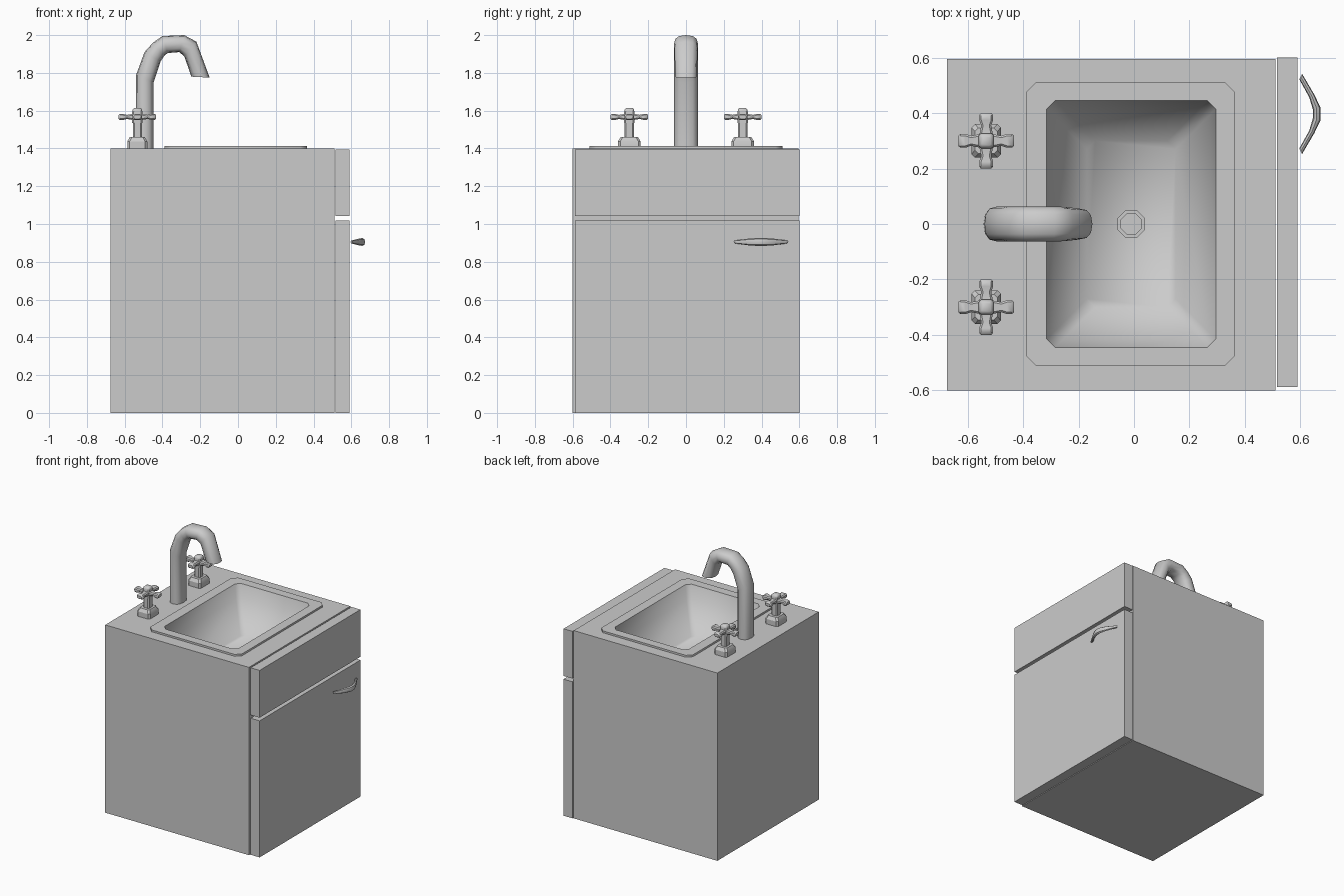
import bpy, bmesh, math
from mathutils import Matrix, Vector

if "Cube" in bpy.data.objects:
    bpy.data.objects.remove(bpy.data.objects["Cube"])


def finish(name, bm, angle=None):
    bmesh.ops.remove_doubles(bm, verts=bm.verts, dist=1e-5)
    bmesh.ops.recalc_face_normals(bm, faces=bm.faces)
    mesh = bpy.data.meshes.new(name)
    bm.to_mesh(mesh)
    bm.free()
    obj = bpy.data.objects.new(name, mesh)
    bpy.context.collection.objects.link(obj)
    if angle:
        bpy.ops.object.select_all(action='DESELECT')
        obj.select_set(True)
        bpy.context.view_layer.objects.active = obj
        bpy.ops.object.shade_smooth_by_angle(angle=math.radians(angle))
    return obj


def skin(bm, rings, start=True, end=True):
    rows = [[bm.verts.new(p) for p in ring] for ring in rings]
    n = len(rows[0])
    for a, b in zip(rows, rows[1:]):
        for i in range(n):
            j = (i + 1) % n
            pts = [a[i], a[j], b[j], b[i]]
            if len({tuple(round(c, 6) for c in v.co) for v in pts}) > 2:
                bm.faces.new(pts)
    if start:
        bm.faces.new(rows[0])
    if end:
        bm.faces.new(rows[-1])


def ring(x0, x1, y0, y1, c, z, m=Matrix()):
    """Rectangle with corners cut by c, as eight points."""
    pts = [(x0 + c, y0), (x1 - c, y0), (x1, y0 + c), (x1, y1 - c),
           (x1 - c, y1), (x0 + c, y1), (x0, y1 - c), (x0, y0 + c)]
    return [m @ Vector((x, y, z)) for x, y in pts]


def block(bm, sections, m=Matrix()):
    """Stack of centred sections (half x, half y, corner cut, z)."""
    skin(bm, [ring(-a, a, -b, b, c, z, m) for a, b, c, z in sections])


def box(name, x0, x1, y0, y1, z0, z1):
    bm = bmesh.new()
    bmesh.ops.create_cube(bm, size=1, matrix=Matrix.Translation(
        ((x0 + x1) / 2, (y0 + y1) / 2, (z0 + z1) / 2)) @ Matrix.Diagonal((x1 - x0, y1 - y0, z1 - z0, 1)))
    return finish(name, bm)


def tube(name, sections, place, sides, power, angle):
    """Oval tube: each section is outer point, inner point, half width."""
    def soft(v):
        return math.copysign(abs(v) ** power, v)
    rings = []
    for outer, inner, half in sections:
        o, i = Vector(outer), Vector(inner)
        row = []
        for k in range(sides):
            t = 2 * math.pi * k / sides
            p = (o + i) / 2 + (o - i) / 2 * soft(math.cos(t))
            row.append(place(p.x, p.y, half * soft(math.sin(t))))
        rings.append(row)
    bm = bmesh.new()
    skin(bm, rings)
    return finish(name, bm, angle)


# cabinet body, open at the top for the basin
bm = bmesh.new()
hole = (-0.36, 0.335, -0.48, 0.48, 0.04, 1.4)
bottom = [(-0.675, -0.6), (0.51, -0.6), (0.51, 0.595), (-0.675, 0.595)]
body = [bm.verts.new((x, y, z)) for z in (0, 1.4) for x, y in bottom]
bm.faces.new(body[:4])
for i in range(4):
    j = (i + 1) % 4
    bm.faces.new((body[i], body[j], body[j + 4], body[i + 4]))
h = [bm.verts.new(p) for p in ring(*hole)]
for i in range(4):
    j = (i + 1) % 4
    a, b, c = h[2 * i], h[2 * i + 1], h[(2 * i + 2) % 8]
    bm.faces.new((body[i + 4], body[j + 4], b, a))
    bm.faces.new((body[j + 4], c, b))
finish("cabinet_body", bm)

# drawer front and door
box("drawer_front", 0.516, 0.59, -0.588, 0.6, 1.042, 1.394)
box("cabinet_door", 0.516, 0.59, -0.588, 0.6, 0.0, 1.018)

# basin with raised rim and sloping bowl
bm = bmesh.new()
skin(bm, [ring(-0.39, 0.365, -0.51, 0.51, 0.035, 1.398),
          ring(-0.39, 0.365, -0.51, 0.51, 0.035, 1.414),
          ring(-0.315, 0.295, -0.445, 0.445, 0.03, 1.414),
          ring(-0.29, 0.27, -0.42, 0.42, 0.03, 1.32),
          ring(-0.17, 0.15, -0.3, 0.3, 0.03, 1.12)], start=False)
finish("basin", bm, 50)

# drain
bm = bmesh.new()
skin(bm, [ring(-0.01 - r, -0.01 + r, -r, r, r * 0.58, z)
          for r, z in ((0.05, 1.115), (0.05, 1.128), (0.037, 1.128), (0.037, 1.121))])
finish("drain", bm)

# swan-neck faucet
tube("faucet", [((-0.542, 1.4), (-0.447, 1.4), 0.063),
                ((-0.539, 1.79), (-0.447, 1.75), 0.063),
                ((-0.495, 1.91), (-0.41, 1.86), 0.063),
                ((-0.45, 1.96), (-0.393, 1.887), 0.063),
                ((-0.40, 1.995), (-0.373, 1.905), 0.063),
                ((-0.285, 2.0), (-0.31, 1.91), 0.063),
                ((-0.22, 1.965), (-0.283, 1.885), 0.062),
                ((-0.15, 1.775), (-0.247, 1.78), 0.056)],
     lambda a, b, w: (a, w, b), 12, 0.8, 45)

# pair of cross-shaped taps
for side, y in (("left", -0.3), ("right", 0.3)):
    at = Matrix.Translation((-0.533, y, 0))
    bm = bmesh.new()
    block(bm, [(0.053, 0.06, 0.012, 1.4), (0.053, 0.06, 0.012, 1.437),
               (0.04, 0.046, 0.012, 1.46), (0.024, 0.025, 0.008, 1.46),
               (0.024, 0.025, 0.008, 1.55)], at)
    finish(side + "_tap_base", bm, 30)
    bm = bmesh.new()
    arm = [(-0.1, 0.019, 0.01), (-0.092, 0.025, 0.016), (-0.075, 0.025, 0.016), (-0.055, 0.018, 0.011),
           (-0.025, 0.024, 0.016)]
    arm += [(-d, w, t) for d, w, t in reversed(arm)]
    for axis in (0, 90):
        m = at @ Matrix.Translation((0, 0, 1.567)) @ Matrix.Rotation(math.radians(axis), 4, 'Z') \
            @ Matrix.Rotation(math.radians(90), 4, 'Y')
        block(bm, [(t, w, 0.007, d) for d, w, t in arm], m)
    block(bm, [(0.027, 0.027, 0.008, 1.535), (0.027, 0.027, 0.008, 1.595),
               (0.024, 0.024, 0.007, 1.608), (0.016, 0.016, 0.005, 1.615)], at)
    finish(side + "_tap_cross", bm, 40)

# bowed door handle
half = [((0.606, 0.145), (0.596, 0.125), 0.008),
        ((0.65, 0.07), (0.632, 0.06), 0.018),
        ((0.673, 0.022), (0.645, 0.016), 0.021)]
path = half + [((o[0], -o[1]), (i[0], -i[1]), w) for o, i, w in reversed(half)]
tube("door_handle", path, lambda a, b, w: (a, b + 0.397, 0.905 + w), 8, 1.0, 40)
